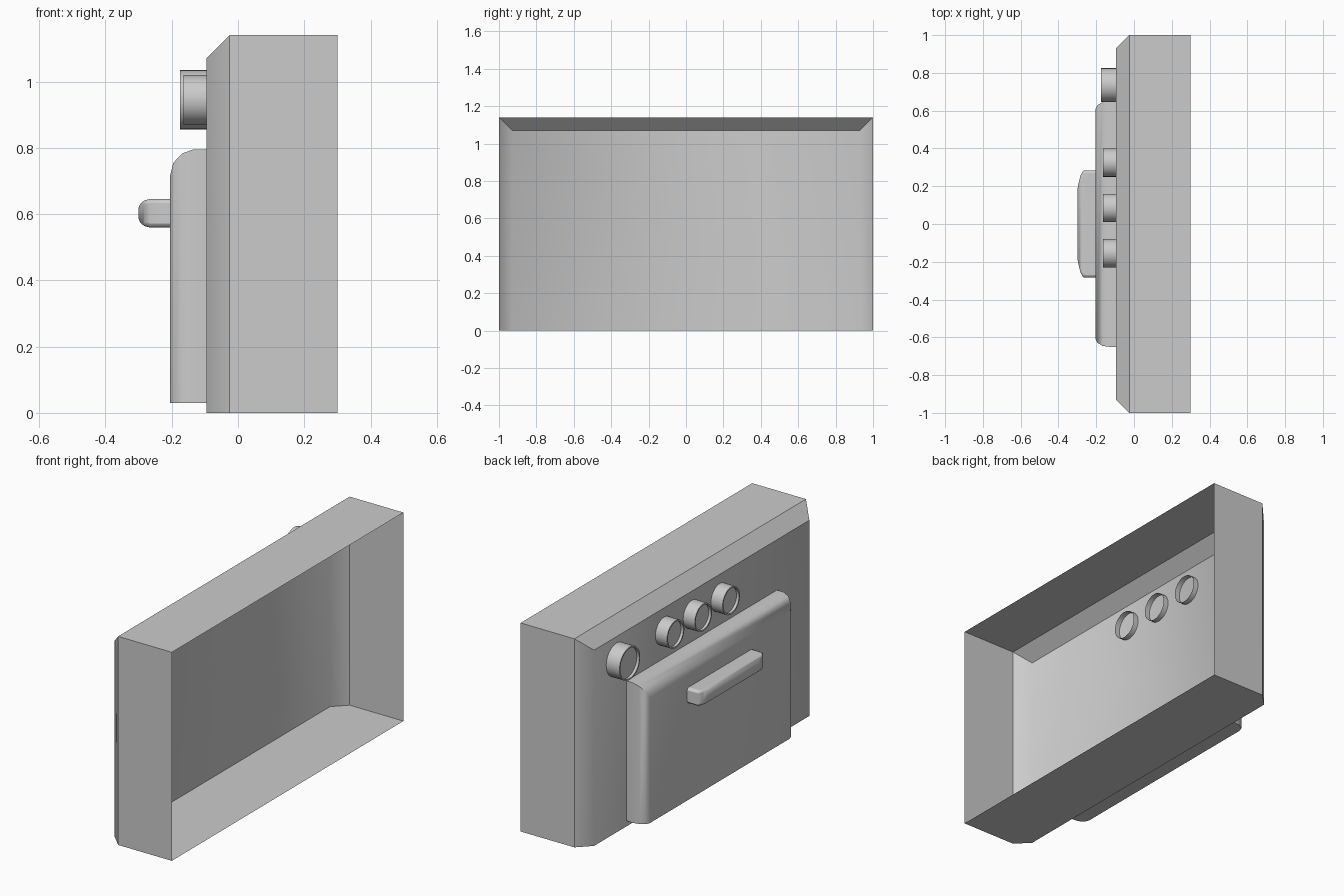
import bpy, bmesh
from math import cos, sin, tau, radians

cube = bpy.data.objects.get("Cube")
if cube:
    bpy.data.objects.remove(cube)

grey = bpy.data.materials.new("light_grey")
grey.use_nodes = True
grey.diffuse_color = (0.6, 0.6, 0.6, 1)
grey.node_tree.nodes["Principled BSDF"].inputs["Base Color"].default_value = (0.6, 0.6, 0.6, 1)


def loft(name, rings, cap=True, angle=None):
    """Bridge equal rings of points, from the open rear to the capped front."""
    bm = bmesh.new()
    loops = [[bm.verts.new(p) for p in ring] for ring in rings]
    n = len(loops[0])
    for a, b in zip(loops, loops[1:]):
        for i in range(n):
            j = (i + 1) % n
            bm.faces.new((a[i], a[j], b[j], b[i]))
    if cap:
        bm.faces.new(loops[-1])
    mesh = bpy.data.meshes.new(name)
    bm.to_mesh(mesh)
    bm.free()
    mesh.materials.append(grey)
    obj = bpy.data.objects.new(name, mesh)
    bpy.context.collection.objects.link(obj)
    if angle:
        bpy.ops.object.select_all(action='DESELECT')
        obj.select_set(True)
        bpy.context.view_layer.objects.active = obj
        bpy.ops.object.shade_smooth_by_angle(angle=radians(angle))
    return obj


def frame(x, half, low, high):
    return [(x, half, low), (x, half, high), (x, -half, high), (x, -half, low)]


def circle(x, y, z, r, n=32):
    return [(x, y - r * cos(tau * i / n), z + r * sin(tau * i / n)) for i in range(n)][::-1]


# Body: shell open at the rear, chamfered along the top and sides of its face
body = loft("oven_body", [frame(0.3, 1, 0, 1.14), frame(-0.025, 1, 0, 1.14),
                          frame(-0.095, 0.93, 0, 1.07)])
for face in body.data.polygons:
    face.use_smooth = True
for edge in body.data.edges:
    a, b = (body.data.vertices[i].co for i in edge.vertices)
    upright_front = max(a.x, b.x) < -0.09 and abs(a.y - b.y) < 0.01
    edge.use_edge_sharp = not upright_front

# Door: rounded along the top and sides, flat underneath
door_steps = [(-0.095, 0.65, 0.795), (-0.135, 0.65, 0.795), (-0.168, 0.645, 0.783),
              (-0.195, 0.628, 0.755), (-0.205, 0.605, 0.715)]
loft("oven_door", [frame(x, half, 0.03, top) for x, half, top in door_steps], angle=35)

# Handle: solid bar with tapered ends
handle_steps = [(-0.2, 0.283, 0), (-0.268, 0.283, 0), (-0.283, 0.258, 0.004),
                (-0.295, 0.21, 0.014), (-0.3, 0.18, 0.026)]
handle = loft("door_handle", [frame(x, half, 0.56 + inset, 0.645 - inset)
                              for x, half, inset in handle_steps], angle=60)
bevel = handle.modifiers.new("soft_corners", 'BEVEL')
bevel.width = 0.012
bevel.segments = 2
bevel.limit_method = 'ANGLE'
bevel.angle_limit = radians(65)

# Knobs: tubes through the face with a slightly recessed front
knobs = [("timer_knob", 0.735, 0.09, -0.175), ("left_knob", 0.325, 0.075, -0.165),
         ("middle_knob", 0.085, 0.075, -0.165), ("right_knob", -0.155, 0.075, -0.165)]
for name, y, r, front in knobs:
    loft(name, [circle(-0.065, y, 0.945, r), circle(front, y, 0.945, r),
                circle(front, y, 0.945, r - 0.008),
                circle(front + 0.015, y, 0.945, r - 0.008)], angle=35)
